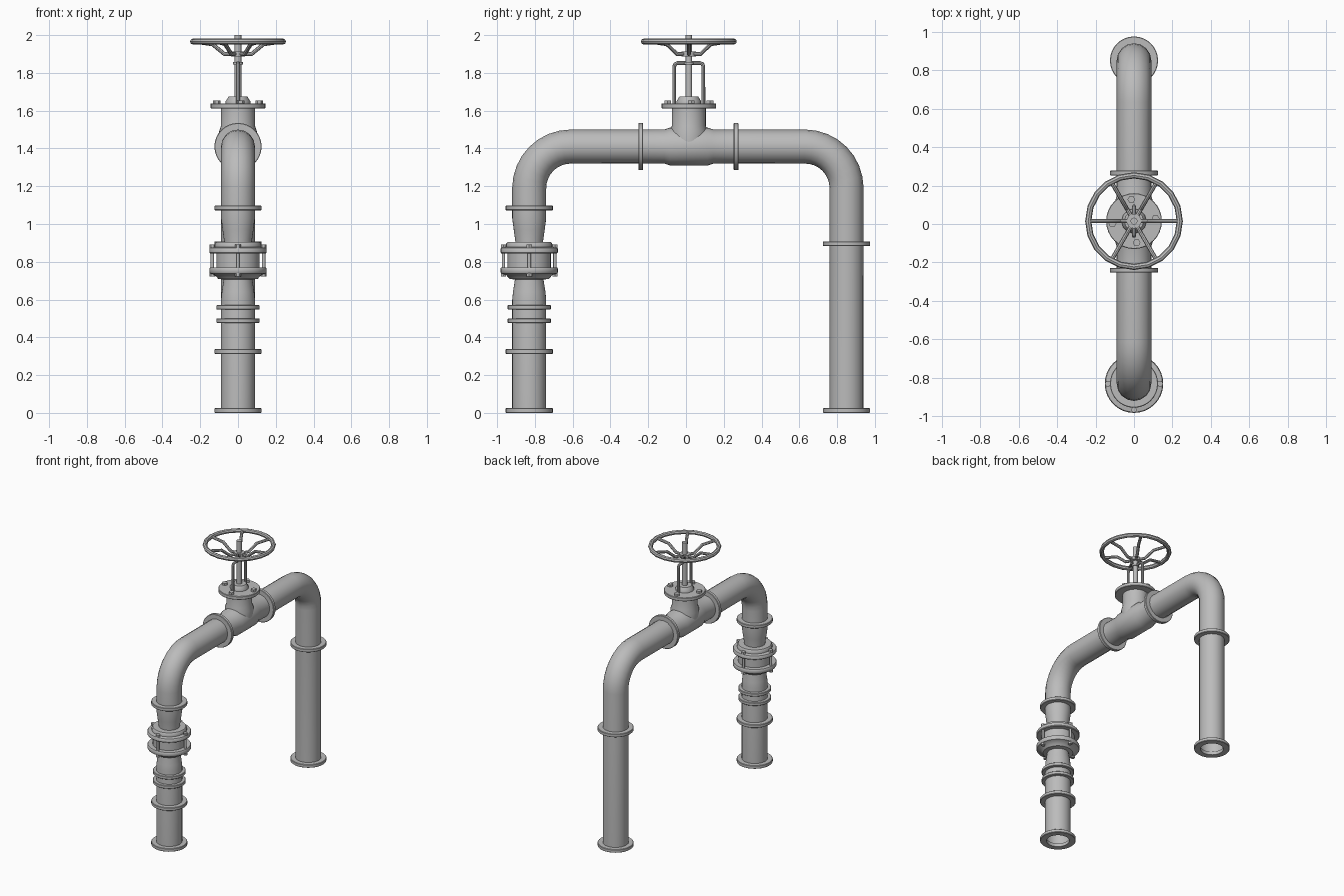
import bpy, bmesh
from math import sin, cos, pi, radians
from mathutils import Matrix, Vector

cube = bpy.data.objects.get("Cube")
if cube:
    bpy.data.objects.remove(cube, do_unlink=True)

steel = bpy.data.materials.new("grey_steel")
steel.use_nodes = True
GREY = (0.5, 0.5, 0.5, 1)
steel.diffuse_color = GREY
steel.node_tree.nodes["Principled BSDF"].inputs["Base Color"].default_value = GREY

PIPE_R, RUN_Z = 0.09, 1.41
INLET_Y, OUTLET_Y, VALVE_Y = -0.83, 0.85, 0.015
parts = []


def add_object(name, mesh):
    obj = bpy.data.objects.new(name, mesh)
    bpy.context.collection.objects.link(obj)
    mesh.materials.clear()
    mesh.materials.append(steel)
    parts.append(obj)
    return obj


def lathe(name, profile, origin, segs=32, closed=False, along_y=False, turn=0.0):
    """Revolve (radius, height) points about the part's own axis."""
    bm = bmesh.new()
    rings = []
    for r, h in profile:
        if r == 0:
            rings.append([bm.verts.new((0, 0, h))] * segs)
        else:
            rings.append([bm.verts.new((r * cos(turn + 2 * pi * i / segs),
                                        r * sin(turn + 2 * pi * i / segs), h))
                          for i in range(segs)])
    pairs = list(zip(rings, rings[1:]))
    if closed:
        pairs.append((rings[-1], rings[0]))
    for a, b in pairs:
        for i in range(segs):
            j = (i + 1) % segs
            bm.faces.new(list(dict.fromkeys((a[i], a[j], b[j], b[i]))))
    bmesh.ops.recalc_face_normals(bm, faces=bm.faces)
    if along_y:
        bm.transform(Matrix.Rotation(-pi / 2, 4, 'X'))
    bm.transform(Matrix.Translation(origin))
    mesh = bpy.data.meshes.new(name)
    bm.to_mesh(mesh)
    bm.free()
    return add_object(name, mesh)


def flange(name, origin, radius=0.125, thick=0.025, hole=0.08, along_y=False):
    """Flat ring centred on the origin."""
    h, e = thick / 2, 0.003
    lathe(name, [(hole, -h), (radius - e, -h), (radius, e - h), (radius, h - e),
                 (radius - e, h), (hole, h)], origin, closed=True, along_y=along_y)


def solid(name, radius, z0, z1, x=0, y=0, segs=12, turn=0.0):
    lathe(name, [(0, z0), (radius, z0), (radius, z1), (0, z1)], (x, y, 0), segs, turn=turn)


def tube(name, path, radius, detail=6, caps=False, cyclic=False):
    """Sweep a round section along a path."""
    curve = bpy.data.curves.new(name, 'CURVE')
    curve.dimensions = '3D'
    curve.bevel_depth, curve.bevel_resolution = radius, detail
    curve.use_fill_caps = caps
    spline = curve.splines.new('POLY')
    spline.points.add(len(path) - 1)
    for point, co in zip(spline.points, path):
        point.co = (*co, 1)
    spline.use_cyclic_u = cyclic
    temp = bpy.data.objects.new(name + "_path", curve)
    mesh = bpy.data.meshes.new_from_object(temp)
    bpy.data.objects.remove(temp)
    add_object(name, mesh)


def elbow(leg_y, start_z, run_y, bend=0.22, steps=8):
    """Path up a leg, round a bend and along the horizontal run."""
    side = 1 if leg_y < 0 else -1
    path = [(0, leg_y, start_z)]
    for i in range(steps + 1):
        a = pi / 2 * i / steps
        path.append((0, leg_y + side * bend * (1 - cos(a)), RUN_Z - bend * (1 - sin(a))))
    return path + [(0, run_y, RUN_Z)]


# Main pipes
tube("inlet_elbow", elbow(INLET_Y, 1.08, -0.2), PIPE_R)
tube("outlet_pipe", elbow(OUTLET_Y, 0.0, 0.23), PIPE_R)
lathe("inlet_leg", [(0.09, 0), (0.09, 0.6), (0.086, 0.64), (0.075, 0.71), (0.07, 0.8),
                    (0.072, 0.9), (0.082, 0.97), (0.09, 1.03), (0.09, 1.085)],
      (0, INLET_Y, 0))

# Pipe flanges
for label, z in (("base", 0.0125), ("lower", 0.325), ("upper", 1.085)):
    flange("inlet_" + label + "_flange", (0, INLET_Y, z))
for label, z in (("base", 0.0125), ("upper", 0.895)):
    flange("outlet_" + label + "_flange", (0, OUTLET_Y, z))
for label, z in (("lower", 0.488), ("upper", 0.559)):
    flange("clamp_ring_" + label, (0, INLET_Y, z), radius=0.114, thick=0.024)
for label, y in (("front", -0.24), ("back", 0.265)):
    flange("run_flange_" + label, (0, y, RUN_Z), along_y=True)

# Bolted coupling on the inlet leg
lathe("coupling_body", [(0.07, 0.705), (0.105, 0.71), (0.122, 0.73), (0.148, 0.738),
                        (0.152, 0.744), (0.152, 0.764), (0.148, 0.77), (0.115, 0.77),
                        (0.115, 0.845), (0.148, 0.845), (0.152, 0.85), (0.152, 0.868),
                        (0.148, 0.874), (0.122, 0.878), (0.122, 0.895), (0.115, 0.905),
                        (0.07, 0.905)], (0, INLET_Y, 0))
for i in range(4):
    x, y = 0.136 * cos(i * pi / 2), INLET_Y + 0.136 * sin(i * pi / 2)
    solid(f"coupling_bolt_{i}", 0.009, 0.725, 0.885, x, y)
    for z0 in (0.722, 0.872):
        solid(f"coupling_nut_{i}", 0.016, z0, z0 + 0.02, x, y, segs=6)

# Valve tee and neck
lathe("tee_body", [(0.09, -0.25), (0.09, -0.13), (0.1, -0.1), (0.1, 0.1),
                   (0.09, 0.13), (0.09, 0.25)], (0, VALVE_Y, RUN_Z), along_y=True)
lathe("tee_neck", [(0.095, RUN_Z), (0.1, 1.49), (0.09, 1.52), (0.09, 1.62)], (0, VALVE_Y, 0))
lathe("bonnet_flange", [(0, 1.612), (0.142, 1.612), (0.145, 1.615), (0.145, 1.636),
                        (0.142, 1.639), (0, 1.639)], (0, VALVE_Y, 0))
lathe("packing_gland", [(0.065, 1.635), (0.065, 1.65), (0.05, 1.674), (0, 1.674)],
      (0, VALVE_Y, 0), segs=12)
for i in range(4):
    a = i * pi / 2 + radians(7)
    solid(f"bonnet_bolt_{i}", 0.02, 1.635, 1.655, 0.113 * cos(a),
          VALVE_Y + 0.113 * sin(a), segs=6)

# Stem and yoke
solid("valve_stem", 0.018, 1.64, 2.0, 0, VALVE_Y, segs=16)
solid("stem_collar", 0.026, 1.845, 1.858, 0, VALVE_Y, segs=16)
yoke = [(-0.077, 1.63), (-0.077, 1.835), (-0.072, 1.847), (-0.06, 1.852)]
yoke += [(-y, z) for y, z in reversed(yoke)]
tube("yoke", [(0, VALVE_Y + y, z) for y, z in yoke], 0.01, detail=2, caps=True)

# Handwheel
WHEEL_Z, WHEEL_R = 1.966, 0.238
tube("wheel_rim", [(WHEEL_R * cos(2 * pi * i / 20), VALVE_Y + WHEEL_R * sin(2 * pi * i / 20),
                    WHEEL_Z) for i in range(20)], 0.016, detail=2, cyclic=True)
solid("wheel_hub", 0.038, 1.888, 1.912, 0, VALVE_Y, segs=16)
spoke = [(0.02, 1.9), (0.072, 1.9), (0.135, 1.952), (0.235, WHEEL_Z)]
for i in range(6):
    a = i * pi / 3
    tube(f"wheel_spoke_{i}", [(r * cos(a), VALVE_Y + r * sin(a), z) for r, z in spoke],
         0.011, detail=2, caps=True)

# Smooth the round surfaces, keep the edges crisp
bpy.ops.object.select_all(action='DESELECT')
for obj in parts:
    obj.select_set(True)
bpy.context.view_layer.objects.active = parts[0]
bpy.ops.object.shade_smooth_by_angle(angle=radians(35))
